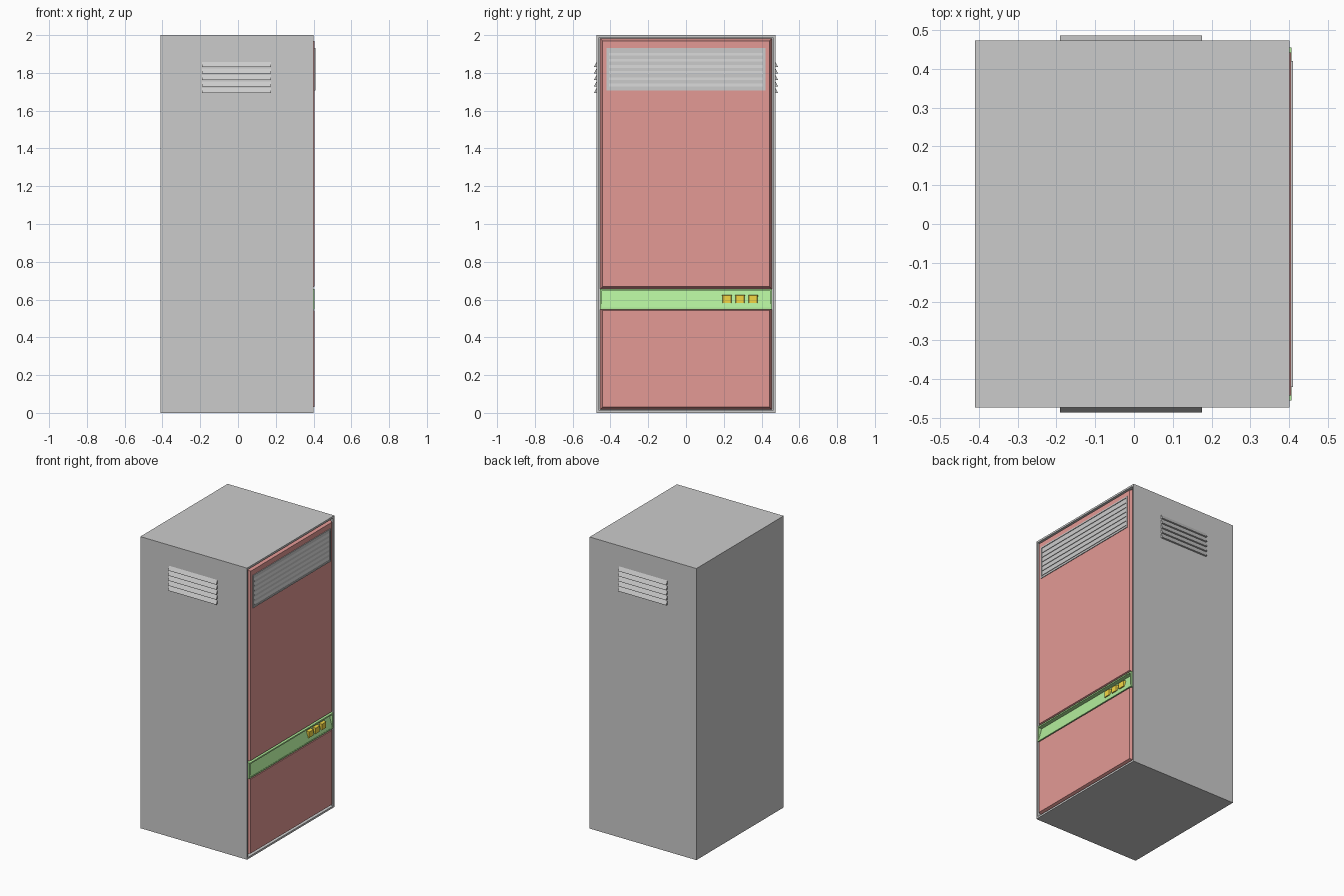
import bpy, bmesh

if "Cube" in bpy.data.objects:
    bpy.data.objects.remove(bpy.data.objects["Cube"])


def material(name, rgb):
    m = bpy.data.materials.new(name)
    m.diffuse_color = (*rgb, 1)
    m.use_nodes = True
    m.node_tree.nodes["Principled BSDF"].inputs["Base Color"].default_value = m.diffuse_color
    return m


RED = material("red_paint", (0.77, 0.32, 0.30))
GREEN = material("green_paint", (0.45, 0.85, 0.33))
AMBER = material("amber", (0.9, 0.68, 0.06))
DARK = material("dark_grey", (0.55, 0.55, 0.55))


def finish(bm, name, mat=None):
    bmesh.ops.recalc_face_normals(bm, faces=bm.faces)
    me = bpy.data.meshes.new(name)
    bm.to_mesh(me)
    bm.free()
    ob = bpy.data.objects.new(name, me)
    bpy.context.collection.objects.link(ob)
    if mat:
        me.materials.append(mat)
    return ob


def box(x0, x1, y0, y1, z0, z1):
    bm = bmesh.new()
    bmesh.ops.create_cube(bm, size=1)
    for v in bm.verts:
        v.co = (x1 if v.co.x > 0 else x0,
                y1 if v.co.y > 0 else y0,
                z1 if v.co.z > 0 else z0)
    return bm


def front_face(bm):
    return max(bm.faces, key=lambda f: f.calc_center_median().x)


def sink(bm, rim, depth_top, depth_bottom):
    """Inset the +x face and push it in, with its own depth at top and bottom."""
    face = front_face(bm)
    bmesh.ops.inset_region(bm, faces=[face], thickness=rim)
    new = bmesh.ops.extrude_discrete_faces(bm, faces=[face])["faces"][0]
    mid = new.calc_center_median().z
    for v in new.verts:
        v.co.x -= depth_top if v.co.z > mid else depth_bottom


def chamfered(name, x0, x1, ys, zs, rim, mat):
    """Slab whose +x face is smaller than its back."""
    bm = box(x0, x1, *ys, *zs)
    cy, cz = sum(ys) / 2, sum(zs) / 2
    for v in front_face(bm).verts:
        v.co.y -= rim if v.co.y > cy else -rim
        v.co.z -= rim if v.co.z > cz else -rim
    return finish(bm, name, mat)


def prism(name, profile, direction, mat=None):
    bm = bmesh.new()
    face = bm.faces.new([bm.verts.new(p) for p in profile])
    ext = bmesh.ops.extrude_face_region(bm, geom=[face])["geom"]
    bmesh.ops.translate(bm, vec=direction,
                        verts=[g for g in ext if isinstance(g, bmesh.types.BMVert)])
    return finish(bm, name, mat)


# Cabinet shell with a shallow opening on the door side
bm = box(-0.41, 0.40, -0.473, 0.473, 0, 2)
sink(bm, 0.018, 0.035, 0.035)
finish(bm, "cabinet")

# Door panels
chamfered("upper_door", 0.365, 0.405, (-0.455, 0.455), (0.655, 1.982), 0.014, RED)
chamfered("lower_door", 0.365, 0.405, (-0.455, 0.455), (0.018, 0.555), 0.014, RED)

# Control band with a sloping recess
bm = box(0.365, 0.406, -0.455, 0.455, 0.548, 0.656)
sink(bm, 0.013, 0.028, 0.002)
finish(bm, "control_band", GREEN)

# Push buttons
for i in range(3):
    y = 0.217 + 0.069 * i
    chamfered(f"button_{i + 1}", 0.375, 0.404, (y - 0.027, y + 0.027),
              (0.577, 0.627), 0.005, AMBER)

# Front grille frame and slats
bm = box(0.40, 0.41, -0.42, 0.42, 1.708, 1.932)
sink(bm, 0.013, 0.0045, 0.0045)
finish(bm, "grille_frame", DARK)
for i in range(6):
    z = 1.723 + 0.0325 * i
    prism(f"grille_slat_{i + 1}",
          [(0.403, -0.408, z + 0.03), (0.4095, -0.408, z + 0.006),
           (0.4095, -0.408, z + 0.002), (0.403, -0.408, z + 0.002)],
          (0, 0.816, 0), DARK)

# Side louvres on both flanks
for side, label in ((-1, "front"), (1, "back")):
    for i in range(5):
        z = 1.693 + 0.0345 * i
        prism(f"{label}_louvre_{i + 1}",
              [(-0.19, side * 0.470, z + 0.033), (-0.19, side * 0.486, z + 0.004),
               (-0.19, side * 0.486, z), (-0.19, side * 0.470, z)],
              (0.365, 0, 0))
